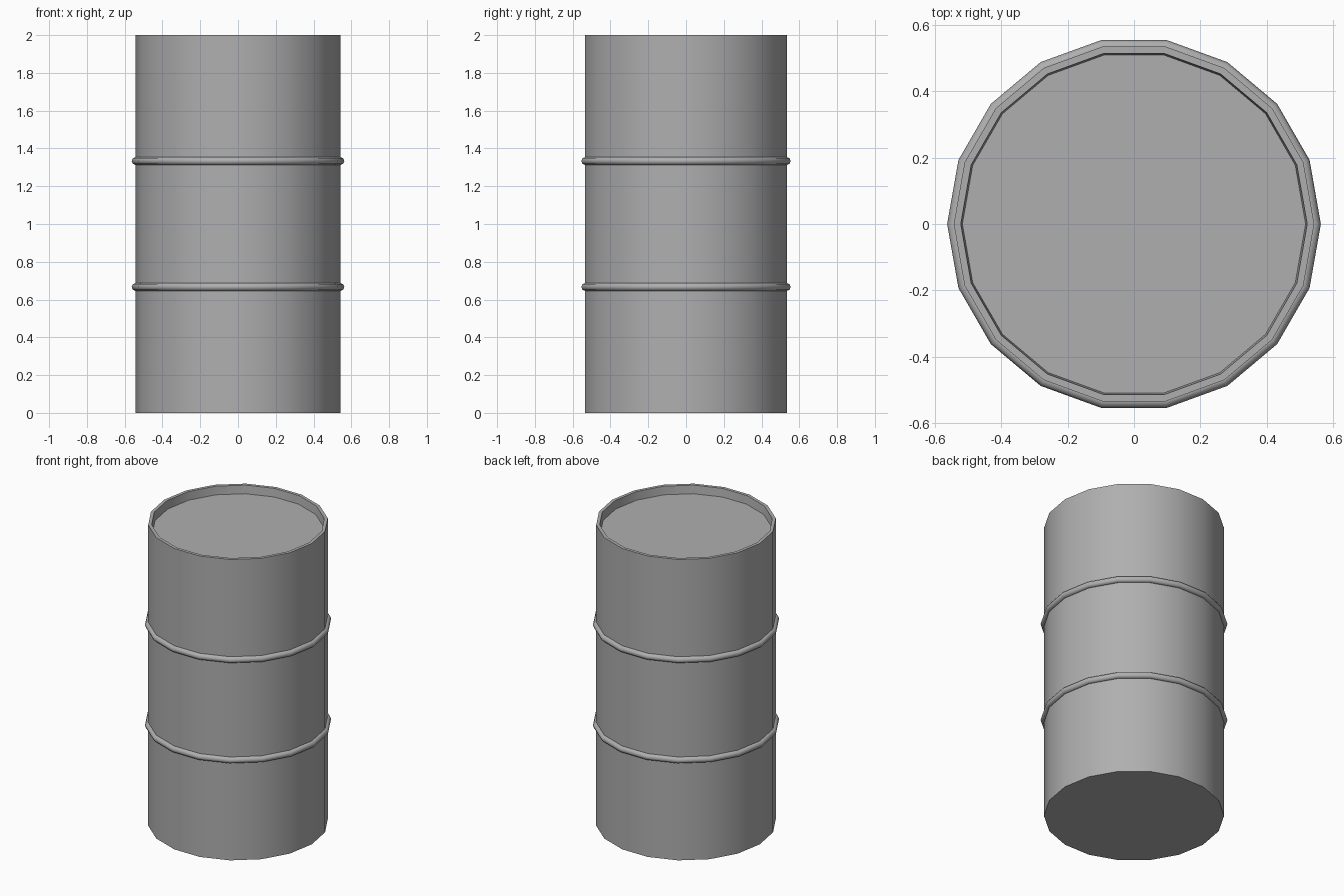
import bpy, bmesh
from math import cos, sin, tau, radians

if "Cube" in bpy.data.objects:
    bpy.data.objects.remove(bpy.data.objects["Cube"])

SIDES = 18

# Dark grey steel
steel = bpy.data.materials.new("dark_grey_steel")
steel.diffuse_color = (0.43, 0.43, 0.43, 1)
steel.use_nodes = True
steel.node_tree.nodes["Principled BSDF"].inputs["Base Color"].default_value = steel.diffuse_color


def finish(name, bm, smooth_angle):
    bmesh.ops.recalc_face_normals(bm, faces=bm.faces)
    mesh = bpy.data.meshes.new(name)
    bm.to_mesh(mesh)
    bm.free()
    mesh.materials.append(steel)
    obj = bpy.data.objects.new(name, mesh)
    bpy.context.collection.objects.link(obj)
    bpy.ops.object.select_all(action='DESELECT')
    obj.select_set(True)
    bpy.context.view_layer.objects.active = obj
    bpy.ops.object.shade_smooth_by_angle(angle=radians(smooth_angle))
    return obj


def lathe(name, profile, closed=False, smooth_angle=30):
    """Spin a (radius, z) profile; open profiles are capped at both ends."""
    bm = bmesh.new()
    loops = [[bm.verts.new((r * cos(tau * i / SIDES), r * sin(tau * i / SIDES), z))
              for i in range(SIDES)] for r, z in profile]
    pairs = list(zip(loops, loops[1:]))
    if closed:
        pairs.append((loops[-1], loops[0]))
    else:
        bm.faces.new(loops[0])
        bm.faces.new(loops[-1])
    for a, b in pairs:
        for i in range(SIDES):
            j = (i + 1) % SIDES
            bm.faces.new((a[i], a[j], b[j], b[i]))
    return finish(name, bm, smooth_angle)


# Barrel shell with raised rim and recessed lid
lathe("barrel_body", [(0.543, 0), (0.543, 2), (0.522, 2), (0.517, 1.945)])

# Two rolled hoops
for label, z in (("lower_hoop", 2 / 3), ("upper_hoop", 4 / 3)):
    lathe(label, [(0.542 + 0.021 * cos(tau * k / 8), z + 0.021 * sin(tau * k / 8))
                  for k in range(8)], closed=True, smooth_angle=50)
